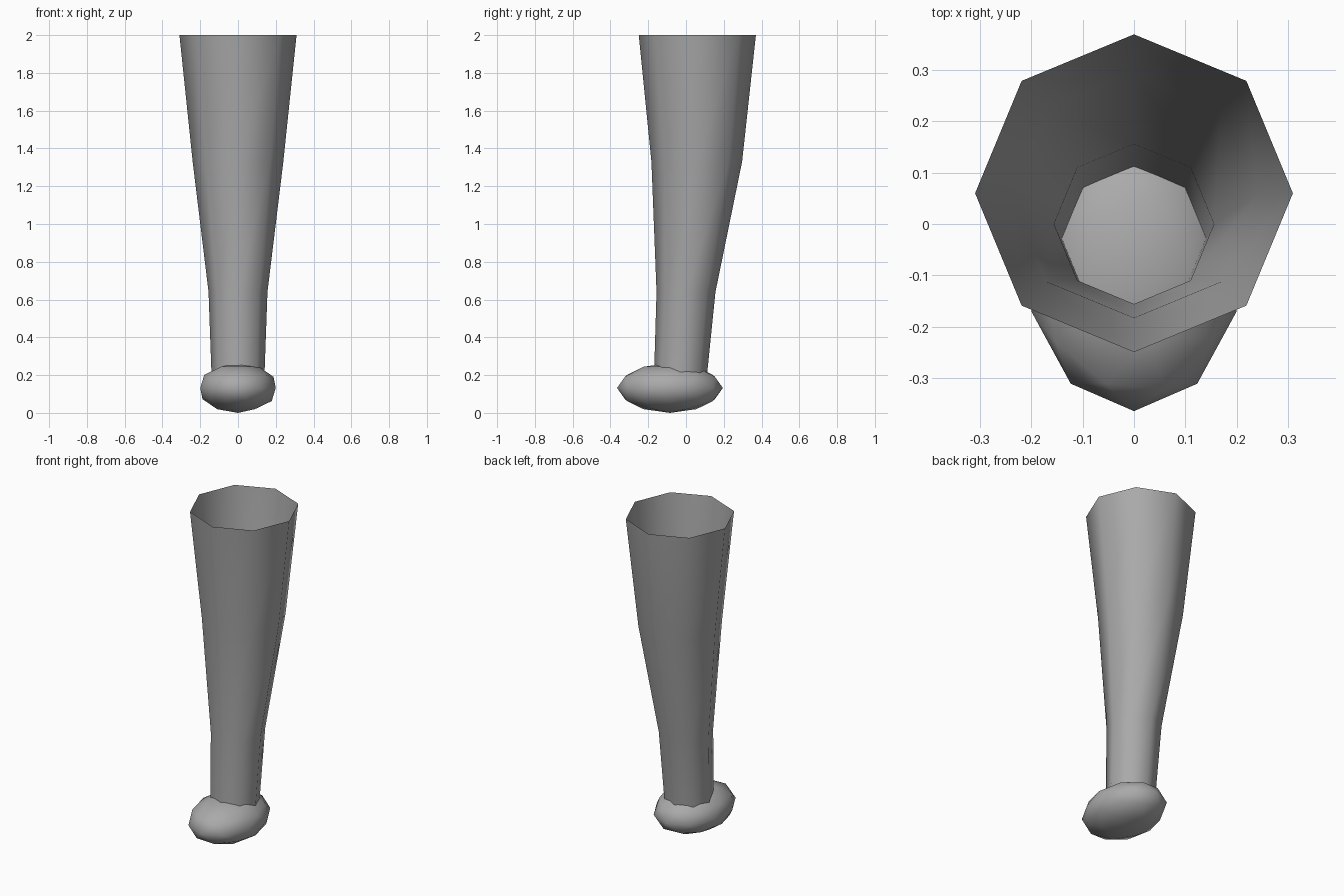
import bpy, bmesh, math
from mathutils import Matrix

if "Cube" in bpy.data.objects:
    bpy.data.objects.remove(bpy.data.objects["Cube"])

grey = bpy.data.materials.new("plain grey")
grey.diffuse_color = (0.4, 0.4, 0.4, 1)
grey.use_nodes = True
grey.node_tree.nodes["Principled BSDF"].inputs["Base Color"].default_value = grey.diffuse_color


def finish(name, bm):
    for f in bm.faces:
        f.smooth = True
    mesh = bpy.data.meshes.new(name)
    bm.to_mesh(mesh)
    bm.free()
    mesh.materials.append(grey)
    obj = bpy.data.objects.new(name, mesh)
    bpy.context.collection.objects.link(obj)
    return obj


# Leg: open eight-sided tube lofted through rings (height, y centre, radius)
RINGS = [(0.14, -0.033, 0.138), (0.64, 0.0, 0.156), (1.33, 0.057, 0.24), (2.0, 0.06, 0.31)]
SIDES = 8
bm = bmesh.new()
loops = [[bm.verts.new((r * math.cos(math.tau * i / SIDES), cy + r * math.sin(math.tau * i / SIDES), z))
          for i in range(SIDES)] for z, cy, r in RINGS]
for low, high in zip(loops, loops[1:]):
    for i in range(SIDES):
        j = (i + 1) % SIDES
        bm.faces.new((low[i], low[j], high[j], high[i]))
finish("leg", bm)

# Foot: flattened icosphere, longer towards the front
bm = bmesh.new()
bmesh.ops.create_icosphere(bm, subdivisions=2, radius=1,
                           matrix=Matrix.Translation((0, -0.085, 0.132)) @ Matrix.Diagonal((0.21, 0.28, 0.132, 1)))
finish("foot", bm)
